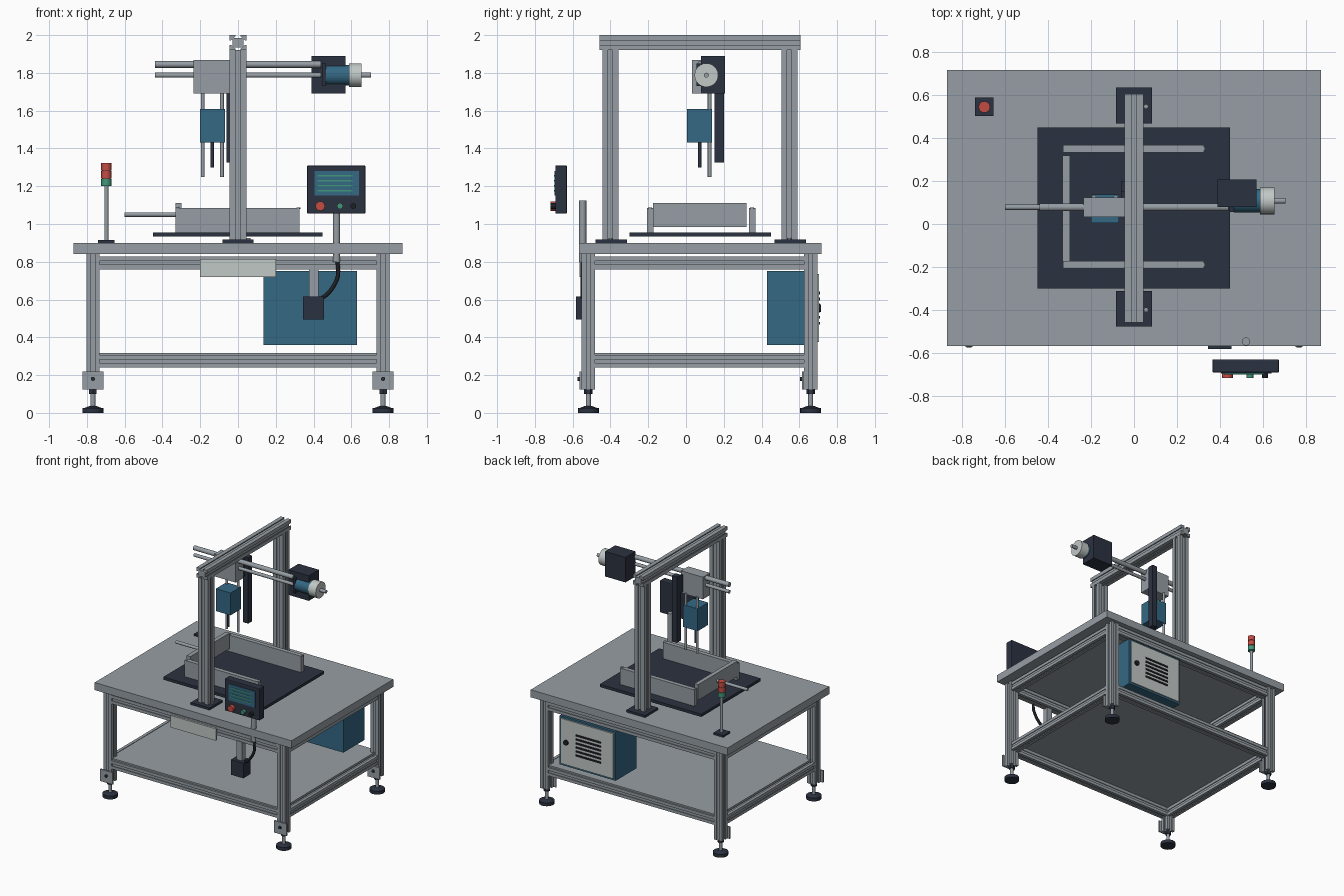
import bpy, bmesh, math
from mathutils import Vector, Matrix

old = bpy.data.objects.get("Cube")
if old:
    bpy.data.objects.remove(old, do_unlink=True)


def material(name, rgb):
    m = bpy.data.materials.new(name)
    m.use_nodes = True
    lin = [(c / 255 / 12.92 if c < 11 else ((c / 255 + 0.055) / 1.055) ** 2.4) for c in rgb] + [1]
    m.diffuse_color = lin
    m.node_tree.nodes["Principled BSDF"].inputs["Base Color"].default_value = lin
    return m


GREY = material("aluminium grey", (150, 158, 164))
DARK = material("dark slate", (43, 50, 64))
BLUE = material("steel blue", (52, 104, 132))
PALE = material("pale grey", (192, 200, 198))
RED = material("signal red", (196, 76, 68))
GREEN = material("signal green", (66, 150, 122))
BLACK = material("cable black", (28, 31, 36))
AXES = {"x": Matrix.Rotation(math.pi / 2, 4, "Y"),
        "y": Matrix.Rotation(-math.pi / 2, 4, "X"),
        "z": Matrix.Identity(4)}


def finish(name, bm, mat, smooth=False):
    bmesh.ops.recalc_face_normals(bm, faces=bm.faces)
    me = bpy.data.meshes.new(name)
    bm.to_mesh(me)
    bm.free()
    me.materials.append(mat)
    ob = bpy.data.objects.new(name, me)
    bpy.context.collection.objects.link(ob)
    if smooth:
        bpy.ops.object.select_all(action="DESELECT")
        ob.select_set(True)
        bpy.context.view_layer.objects.active = ob
        bpy.ops.object.shade_smooth_by_angle(angle=math.radians(35))
    return ob


def box(name, x, y, z, mat, bevel=0):
    """Box from (min, max) ranges."""
    bm = bmesh.new()
    bmesh.ops.create_cube(bm, size=1)
    for v in bm.verts:
        v.co = Vector([(r[0] + r[1]) / 2 + c * (r[1] - r[0]) for r, c in zip((x, y, z), v.co)])
    if bevel:
        bmesh.ops.bevel(bm, geom=bm.edges[:], offset=bevel, segments=2, affect="EDGES", profile=0.5)
    return finish(name, bm, mat)


def rod(name, centre, radius, span, mat, axis="z", sides=20, top=None):
    """Cylinder along an axis; centre is the two other coordinates in order."""
    i = "xyz".index(axis)
    pos = list(centre)
    pos.insert(i, (span[0] + span[1]) / 2)
    bm = bmesh.new()
    bmesh.ops.create_cone(bm, cap_ends=True, segments=sides, radius1=radius,
                          radius2=radius if top is None else top, depth=span[1] - span[0],
                          matrix=Matrix.Translation(pos) @ AXES[axis])
    return finish(name, bm, mat, sides > 8)


def slotted(name, x, y, z, axis):
    """Slotted extrusion filling the given ranges, running along an axis."""
    ranges = (x, y, z)
    i = "xyz".index(axis)
    a, b = [k for k in range(3) if k != i]
    side = [(-1, -1), (-0.28, -1), (-0.28, -0.85), (-0.5, -0.62),
            (0.5, -0.62), (0.28, -0.85), (0.28, -1)]
    bm = bmesh.new()
    verts = []
    for turn in range(4):
        for u, v in side:
            for _ in range(turn):
                u, v = -v, u
            co = Vector((0, 0, 0))
            for k, c in ((a, u), (b, v)):
                lo, hi = ranges[k]
                co[k] = (lo + hi) / 2 + c * (hi - lo) / 2
            co[i] = ranges[i][0]
            verts.append(bm.verts.new(co))
    face = bm.faces.new(verts)
    ext = bmesh.ops.extrude_face_region(bm, geom=[face], use_keep_orig=True)
    move = Vector((0, 0, 0))
    move[i] = ranges[i][1] - ranges[i][0]
    bmesh.ops.translate(bm, vec=move, verts=[g for g in ext["geom"] if isinstance(g, bmesh.types.BMVert)])
    return finish(name, bm, GREY)


def around(c, r):
    return (c - r, c + r)


# Table: top, shelf, legs, feet and rails
box("table_top", (-0.87, 0.87), (-0.567, 0.718), (0.84, 0.9), GREY)
box("lower_shelf", (-0.76, 0.76), (-0.535, 0.68), (0.306, 0.318), GREY)
LEG_X, LEG_Y = 0.768, (-0.517, 0.66)
for sx, xn in ((-1, "left"), (1, "right")):
    cx = sx * LEG_X
    for cy, yn in zip(LEG_Y, ("front", "back")):
        tag = yn + "_" + xn
        slotted("leg_" + tag, around(cx, 0.035), around(cy, 0.035), (0.125, 0.84), "z")
        box("foot_bracket_" + tag, around(cx, 0.055), (cy - 0.047, cy - 0.035), (0.125, 0.22), GREY)
        rod("bracket_bolt_" + tag, (cx, 0.18), 0.011, (cy - 0.057, cy - 0.046), DARK, "y", 12)
        rod("foot_pad_" + tag, (cx, cy), 0.056, (0, 0.026), DARK)
        rod("foot_cone_" + tag, (cx, cy), 0.045, (0.026, 0.036), DARK, top=0.02)
        rod("foot_stem_" + tag, (cx, cy), 0.013, (0.03, 0.13), GREY)
        rod("foot_nut_" + tag, (cx, cy), 0.023, (0.1, 0.125), DARK, sides=6)
    for z, zn in (((0.24, 0.306), "lower"), ((0.76, 0.828), "upper")):
        slotted(f"side_rail_{zn}_{xn}", around(cx, 0.033), (-0.482, 0.625), z, "y")
for cy, yn in zip(LEG_Y, ("front", "back")):
    for z, zn in (((0.24, 0.306), "lower"), ((0.76, 0.828), "upper")):
        slotted(f"{yn}_rail_{zn}", (-0.733, 0.733), around(cy, 0.033), z, "x")

# Electrical cabinet with vented door
box("cabinet", (0.135, 0.63), (0.43, 0.695), (0.36, 0.75), BLUE)
box("cabinet_door", (0.15, 0.615), (0.69, 0.704), (0.375, 0.735), PALE)
rod("door_lock", (0.565, 0.555), 0.02, (0.703, 0.716), BLACK, "y", 16)
for k in range(6):
    box(f"door_vent_{k}", (0.26, 0.48), (0.703, 0.709), around(0.475 + k * 0.032, 0.007), BLACK)

# Front plate, junction box and cable
box("front_plate", (-0.2, 0.2), (-0.565, -0.548), (0.72, 0.815), PALE)
box("junction_box", (0.345, 0.455), (-0.583, -0.495), (0.495, 0.615), DARK)
box("junction_post", (0.375, 0.425), (-0.555, -0.515), (0.61, 0.765), GREY)
cu = bpy.data.curves.new("cable", "CURVE")
cu.dimensions = "3D"
cu.bevel_depth = 0.011
cu.bevel_resolution = 2
sp = cu.splines.new("NURBS")
path = [(0.43, 0.6), (0.47, 0.62), (0.52, 0.69), (0.535, 0.75), (0.523, 0.82)]
sp.points.add(len(path) - 1)
for p, (x, z) in zip(sp.points, path):
    p.co = (x, -0.548, z, 1)
sp.use_endpoint_u = True
sp.order_u = 3
cu.materials.append(BLACK)
bpy.context.collection.objects.link(bpy.data.objects.new("cable", cu))

# Operator panel
rod("panel_post", (0.522, -0.547), 0.019, (0.8, 1.125), GREY)
box("panel_body", (0.365, 0.675), (-0.692, -0.63), (1.055, 1.31), DARK, 0.006)
box("panel_screen", (0.405, 0.64), (-0.697, -0.69), (1.15, 1.28), BLUE)
for k in range(4):
    box(f"screen_line_{k}", (0.42, 0.605), (-0.7, -0.696), around(1.177 + k * 0.026, 0.004), GREEN)
for name, x, r, mat in (("stop", 0.435, 0.025, RED), ("start", 0.54, 0.016, GREEN), ("spare", 0.61, 0.015, BLACK)):
    rod(name + "_button", (x, 1.095), r, (-0.718, -0.69), mat, "y")

# Signal tower
TX, TY = -0.697, 0.545
box("tower_base", around(TX, 0.043), around(TY, 0.043), (0.9, 0.915), DARK)
rod("tower_pole", (TX, TY), 0.011, (0.91, 1.2), GREY)
for k, mat in enumerate((GREEN, RED, RED)):
    z = 1.2 + k * 0.042
    rod(f"tower_lamp_{k}", (TX, TY), 0.027, (z, z + 0.039), mat, sides=12)
rod("tower_core", (TX, TY), 0.022, (1.2, 1.32), DARK)

# Work plate and open tray
box("work_plate", (-0.45, 0.447), (-0.3, 0.45), (0.933, 0.955), DARK)
for cy, yn in ((-0.19, "front"), (0.35, "back")):
    box("tray_wall_" + yn, (-0.33, 0.325), around(cy, 0.017), (0.955, 1.085), GREY)
    for cx in (-0.32, 0.32):
        rod("tray_pin_" + yn, (cx, cy), 0.011, (1.08, 1.088), GREY, sides=12)
box("tray_pusher", (-0.332, -0.298), (-0.175, 0.32), (0.985, 1.11), GREY)
rod("pusher_rod", (0.078, 1.05), 0.012, (-0.6, -0.295), GREY, "x")

# Portal frame
for cy, yn in ((-0.4, "front"), (0.547, "back")):
    box("portal_base_" + yn, around(0, 0.083), around(cy + 0.005, 0.083), (0.9, 0.917), DARK)
    slotted("portal_post_" + yn, around(0, 0.044), around(cy, 0.042), (0.915, 1.92), "z")
    rod("portal_bolt_" + yn, (0.056, cy), 0.011, (0.915, 0.925), GREY, sides=12)
slotted("portal_beam", around(0, 0.045), (-0.458, 0.605), (1.92, 2.0), "y")

# Cross slide with carriage
rod("slide_rail_upper", (0.078, 1.845), 0.018, (-0.44, 0.44), GREY, "x")
rod("slide_rail_lower", (0.078, 1.788), 0.013, (-0.44, 0.44), GREY, "x")
box("carriage", (-0.235, -0.043), (0.033, 0.123), (1.69, 1.867), GREY)
box("lift_bar", (-0.06, -0.015), (0.15, 0.2), (1.325, 1.85), DARK)
box("lift_bar_mount", (-0.058, -0.043), (0.12, 0.152), (1.7, 1.84), DARK)

# Drive motor
box("motor_bracket", (0.39, 0.57), (0.08, 0.207), (1.69, 1.89), DARK)
box("motor_flange", (0.445, 0.465), (0.056, 0.1), (1.73, 1.85), DARK)
rod("motor_body", (0.108, 1.788), 0.055, (0.465, 0.588), BLUE, "x", 24)
rod("motor_cap", (0.108, 1.788), 0.063, (0.587, 0.655), PALE, "x", 24)
rod("motor_shaft", (0.108, 1.788), 0.013, (0.65, 0.705), GREY, "x")

# Lifting head
for cx, side in ((-0.187, "left"), (-0.085, "right")):
    rod("guide_rod_" + side, (cx, 0.125), 0.01, (1.25, 1.7), GREY, sides=16)
box("lift_head", (-0.2, -0.07), (0.005, 0.138), (1.432, 1.61), BLUE)
rod("head_spindle", (-0.136, 0.073), 0.009, (1.3, 1.44), DARK, sides=16)
